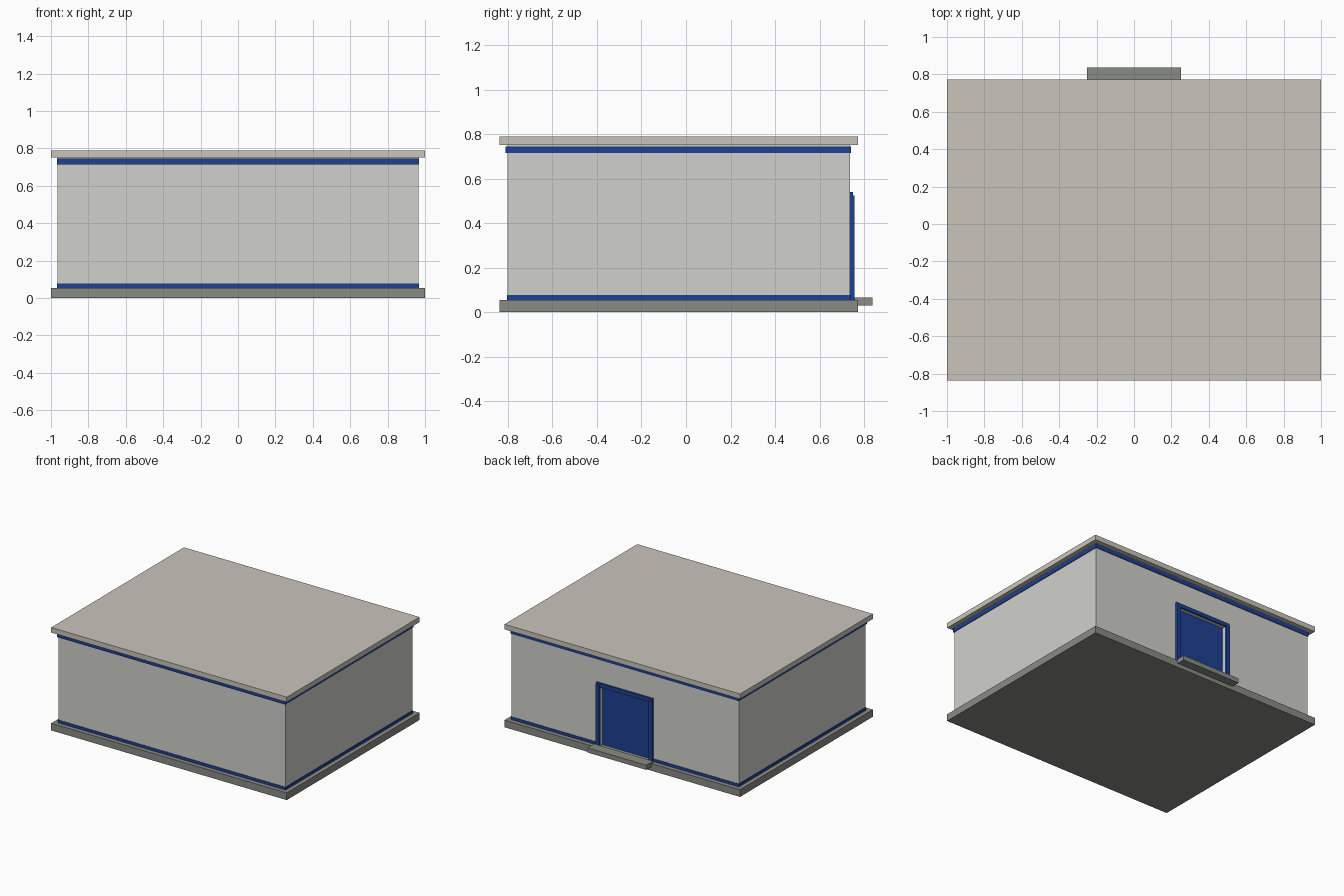
import bpy

if "Cube" in bpy.data.objects:
    bpy.data.objects.remove(bpy.data.objects["Cube"])


def material(name, rgb):
    m = bpy.data.materials.new(name)
    m.diffuse_color = (*rgb, 1)
    m.use_nodes = True
    m.node_tree.nodes["Principled BSDF"].inputs["Base Color"].default_value = m.diffuse_color
    return m


wall_mat = material("wall_grey", (0.63, 0.64, 0.60))
roof_mat = material("roof_grey", (0.59, 0.56, 0.50))
base_mat = material("base_grey", (0.25, 0.26, 0.23))
blue = material("trim_blue", (0.013, 0.05, 0.29))


def box(name, x, y, z, mat=None):
    """Axis-aligned box from (min, max) ranges."""
    centre = [(a + b) / 2 for a, b in (x, y, z)]
    bpy.ops.mesh.primitive_cube_add(size=1, location=centre)
    ob = bpy.context.object
    ob.name = name
    ob.scale = [b - a for a, b in (x, y, z)]
    bpy.ops.object.transform_apply(location=False, rotation=False, scale=True)
    if mat:
        ob.data.materials.append(mat)
    return ob


X, Y0, Y1 = 0.964, -0.801, 0.737      # outer wall faces
DOOR, DOOR_TOP = 0.21, 0.51           # opening half width and top

# Base slab, roof slab and door step
box("base_slab", (-1, 1), (-0.837, 0.773), (0, 0.055), base_mat)
box("roof_slab", (-1, 1), (-0.837, 0.773), (0.751, 0.79), roof_mat)
box("door_step", (-0.25, 0.25), (0.756, 0.837), (0.031, 0.067), base_mat)

# Walls with a recessed doorway
walls = box("walls", (-X, X), (Y0, Y1), (0.055, 0.751), wall_mat)
cutter = box("doorway_cutter", (-DOOR, DOOR), (Y1 - 0.035, Y1 + 0.1), (0.04, DOOR_TOP))
cutter.hide_render = True
cutter.hide_set(True)
cut = walls.modifiers.new("doorway", "BOOLEAN")
cut.operation = "DIFFERENCE"
cut.solver = "EXACT"
cut.object = cutter

# Blue bands: (name, z range, projection at front, projection elsewhere)
for name, z, front, side in (("upper_band", (0.714, 0.745), 0.009, 0.005),
                             ("lower_band", (0.055, 0.077), 0.003, 0.003)):
    box(name + "_front", (-X - side, X + side), (Y0 - front, Y0), z, blue)
    for s, label in ((-1, "left"), (1, "right")):
        xs = sorted((s * X, s * (X + side)))
        box(f"{name}_{label}", xs, (Y0, Y1), z, blue)
        # the lower back band stops at the door frame
        inner = 0.24 if name == "lower_band" else 0
        box(f"{name}_back_{label}", sorted((s * inner, s * (X + side))),
            (Y1, Y1 + side), z, blue)

# Door panel and frame
box("door_panel", (-DOOR, DOOR), (Y1 - 0.035, Y1 - 0.025), (0.055, DOOR_TOP), blue)
box("door_header", (-0.24, 0.24), (Y1, 0.751), (DOOR_TOP, 0.54), blue)
for s, label in ((-1, "left"), (1, "right")):
    box("door_post_" + label, sorted((s * DOOR, s * 0.24)), (Y1, 0.756),
        (0.055, 0.525), blue)
